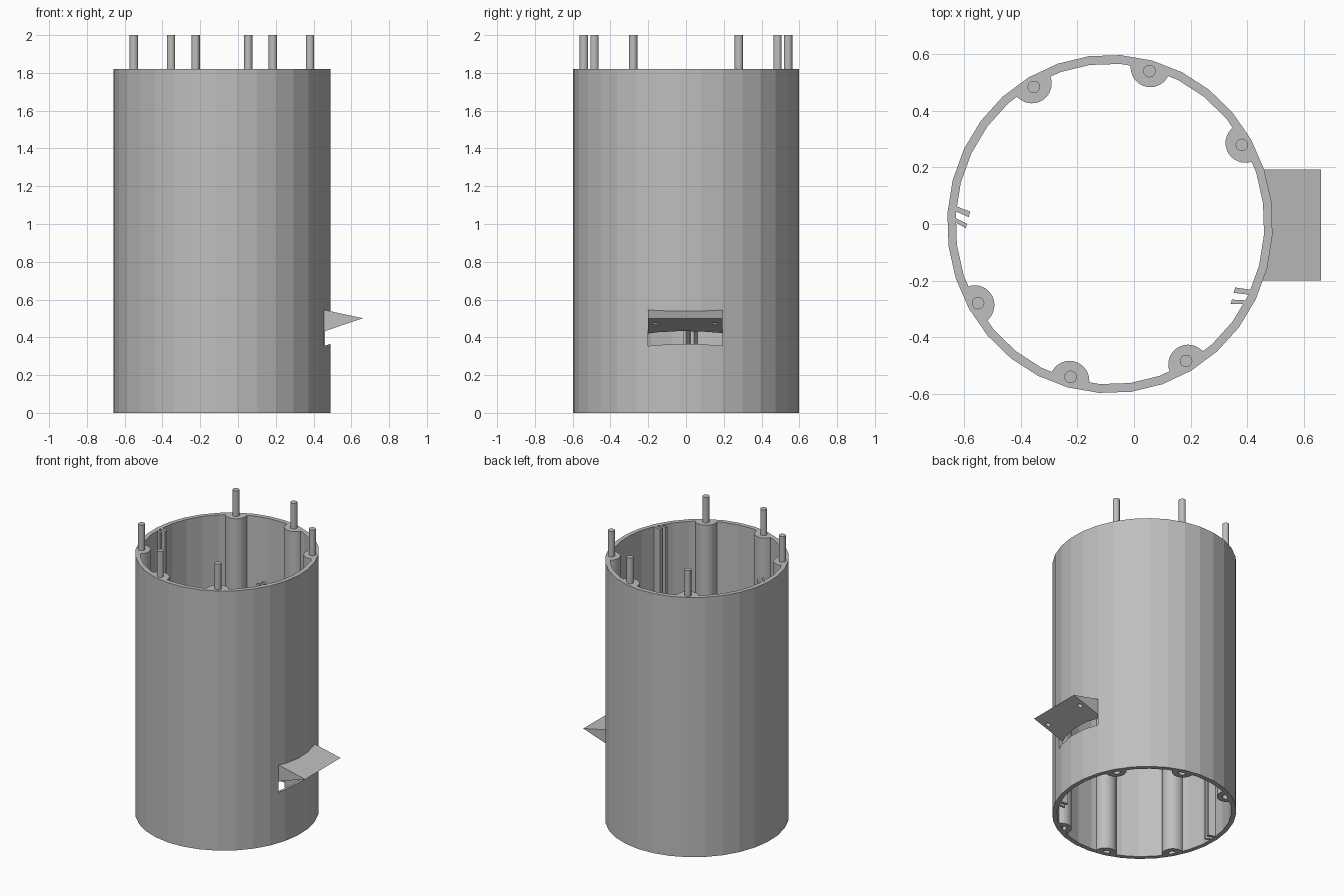
import bpy, bmesh, math
from mathutils import Vector

if "Cube" in bpy.data.objects:
    bpy.data.objects.remove(bpy.data.objects["Cube"])

CX, RX, RY = -0.085, 0.576, 0.5985      # tube centre and outer radii
IN = 0.948                              # inner / outer radius ratio
H = 1.82                                # tube height
TURN = math.radians(-15)

grey = bpy.data.materials.new("plain_grey")
grey.diffuse_color = (0.52, 0.52, 0.52, 1)
grey.use_nodes = True
grey.node_tree.nodes["Principled BSDF"].inputs["Base Color"].default_value = grey.diffuse_color


def prism(name, pts, vec):
    """Extrude a closed 3D outline along vec."""
    bm = bmesh.new()
    face = bm.faces.new([bm.verts.new(p) for p in pts])
    new = bmesh.ops.extrude_face_region(bm, geom=[face])["geom"]
    bmesh.ops.translate(bm, vec=vec, verts=[v for v in new if isinstance(v, bmesh.types.BMVert)])
    bmesh.ops.recalc_face_normals(bm, faces=bm.faces)
    me = bpy.data.meshes.new(name)
    bm.to_mesh(me)
    bm.free()
    me.materials.append(grey)
    ob = bpy.data.objects.new(name, me)
    bpy.context.collection.objects.link(ob)
    return ob


def cut(ob, cutter):
    """Subtract cutter from ob and delete it."""
    mod = ob.modifiers.new("cut", 'BOOLEAN')
    mod.operation, mod.solver, mod.object = 'DIFFERENCE', 'EXACT', cutter
    dg = bpy.context.evaluated_depsgraph_get()
    me = bpy.data.meshes.new_from_object(ob.evaluated_get(dg))
    ob.modifiers.clear()
    ob.data = me
    bpy.data.objects.remove(cutter)


def ellipse(k, z, n=32):
    return [(CX + RX * k * math.cos(TURN + math.tau * i / n),
             RY * k * math.sin(TURN + math.tau * i / n), z) for i in range(n)]


def circle(x, y, r, z, n):
    return [(x + r * math.cos(math.tau * i / n), y + r * math.sin(math.tau * i / n), z)
            for i in range(n)]


def clamp(p, k=0.975):
    """Pull a point back inside the tube wall."""
    d = math.hypot((p[0] - CX) / RX, p[1] / RY)
    s = min(1, k / d)
    return (CX + (p[0] - CX) * s, p[1] * s, p[2])


# Tube wall with a window on the +x side
Y0, Y1, XE = -0.2, 0.193, 0.457
tube = prism("tube_wall", ellipse(1, 0), (0, 0, H))
cut(tube, prism("core", ellipse(IN, -0.1), (0, 0, H + 0.2)))


def side_profile(zt, st, zb, sb, x0, x1):
    return [(x0, Y0, zb + sb * (x0 - XE)), (x1, Y0, zb + sb * (x1 - XE)),
            (x1, Y0, zt + st * (x1 - XE)), (x0, Y0, zt + st * (x0 - XE))]


cut(tube, prism("window", side_profile(0.545, -0.22, 0.355, 0.3, 0.3, 0.6), (0, Y1 - Y0, 0)))

# Wedge flap filling the top of the window
a = side_profile(0.545, -0.22, 0.432, 0.34, 0.35, 0.6)
flap = prism("window_flap", [a[0], (0.661, Y0, 0.501), a[3]], (0, Y1 - Y0, 0))
cut(flap, prism("core", ellipse(IN, -0.1), (0, 0, H)))
for y in (-0.163, 0.152):
    cut(flap, prism("flap_hole", circle(0.575, y, 0.015, 0.40, 16), (0, 0, 0.098)))

# Bosses with a socket below and a peg on top
for i, deg in enumerate((30, 75, 120, 210, 255, 300)):
    c, s = math.cos(math.radians(deg)), math.sin(math.radians(deg))
    px, py = CX + RX * 0.935 * c, RY * 0.935 * s
    pts = [clamp(p) for p in circle(px + 0.014 * c, py + 0.014 * s, 0.07, 0, 32)]
    boss = prism(f"boss_{i}", pts, (0, 0, H))
    cut(boss, prism("socket", circle(px, py, 0.024, -0.1, 20), (0, 0, 0.3)))
    prism(f"peg_{i}", circle(px, py, 0.022, H - 0.02, 20), (0, 0, 2.02 - H))

# Guide ribs in two pairs, running the full height
d = Vector((math.cos(TURN), math.sin(TURN), 0))
n = Vector((-d.y, d.x, 0))
for i, (x, y, sign, w) in enumerate(((-0.582, 0.034, -1, 0.010), (-0.593, -0.007, -1, 0.008),
                                     (0.355, -0.234, 1, 0.010), (0.344, -0.275, 1, 0.008))):
    tip = Vector((x, y, 0))
    pts = [tip + n * w, tip - n * w]
    pts += [Vector(clamp(p + d * sign * 0.12)) for p in reversed(pts)]
    prism(f"guide_rib_{i}", pts, (0, 0, H))
